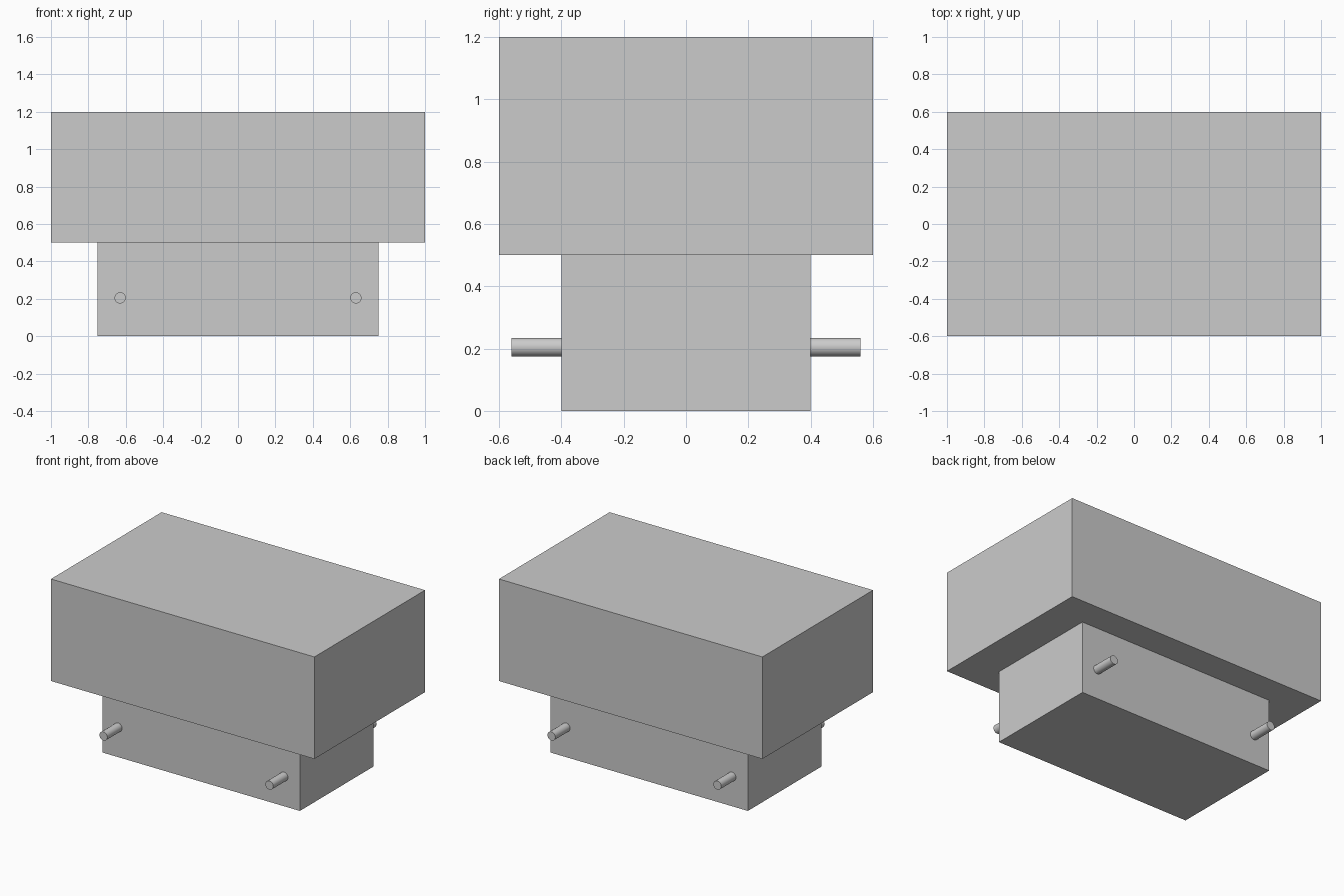
import bpy, math

if "Cube" in bpy.data.objects:
    bpy.data.objects.remove(bpy.data.objects["Cube"])


def box(name, size, z0):
    """Box centred on x and y, with its underside at z0."""
    bpy.ops.mesh.primitive_cube_add(size=1, location=(0, 0, z0 + size[2] / 2))
    ob = bpy.context.object
    ob.name = name
    ob.scale = size
    bpy.ops.object.transform_apply(location=False, rotation=False, scale=True)
    return ob


def peg(name, x, side):
    """Round peg standing out from the front (-1) or back (1) of the base."""
    inner, outer = 0.40, 0.56
    bpy.ops.mesh.primitive_cylinder_add(
        vertices=24, radius=0.03, depth=outer - inner,
        location=(x, side * (inner + outer) / 2, 0.205),
        rotation=(math.pi / 2, 0, 0))
    ob = bpy.context.object
    ob.name = name
    bpy.ops.object.shade_smooth_by_angle(angle=math.radians(30))
    return ob


# Narrow lower block and wide upper block
box("lower_block", (1.5, 0.8, 0.5), 0.0)
box("upper_block", (2.0, 1.2, 0.7), 0.5)

# Four pegs, two on the front and two on the back
for side, face in ((-1, "front"), (1, "back")):
    for x, hand in ((-0.63, "left"), (0.63, "right")):
        peg(f"{face}_{hand}_peg", x, side)
